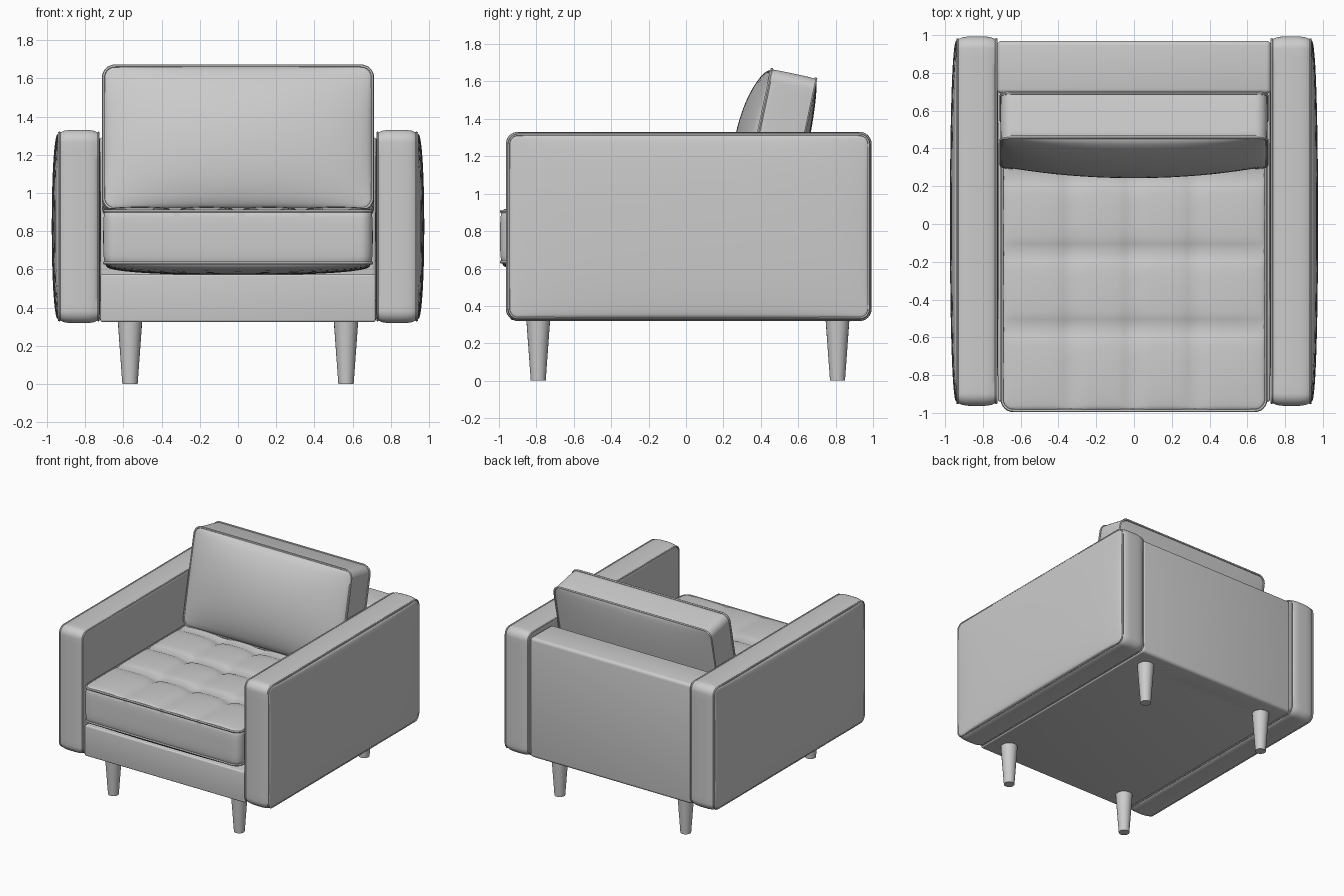
import bpy, bmesh
from math import sin, cos, pi, radians, exp, hypot
from mathutils import Vector, Matrix

if "Cube" in bpy.data.objects:
    bpy.data.objects.remove(bpy.data.objects["Cube"])

fabric = bpy.data.materials.new("grey upholstery")
fabric.use_nodes = True
GREY = (0.6, 0.6, 0.6, 1)
fabric.diffuse_color = GREY
fabric.node_tree.nodes["Principled BSDF"].inputs["Base Color"].default_value = GREY


def finish(bm, name, angle=40):
    bmesh.ops.recalc_face_normals(bm, faces=bm.faces)
    mesh = bpy.data.meshes.new(name)
    bm.to_mesh(mesh)
    bm.free()
    mesh.materials.append(fabric)
    ob = bpy.data.objects.new(name, mesh)
    bpy.context.collection.objects.link(ob)
    bpy.ops.object.select_all(action='DESELECT')
    ob.select_set(True)
    bpy.context.view_layer.objects.active = ob
    bpy.ops.object.shade_smooth_by_angle(angle=radians(angle))
    return ob


def spacing(half, r, seams, step=0.045):
    """Grid positions across a panel, denser at the corners and on the seams."""
    marks = [-half, r - half, *seams, half - r, half]
    out = [-half]
    for i, (a, b) in enumerate(zip(marks, marks[1:])):
        n = 5 if i in (0, len(marks) - 2) else max(2, round((b - a) / step))
        out += [a + (b - a) * k / n for k in range(1, n + 1)]
    return out


def pillow(half_size, power):
    w, h = half_size
    return lambda x, y: max(0, (1 - (x / w) ** 2) * (1 - (y / h) ** 2)) ** power


def cushion(name, half_size, r, depth, matrix, front, back, bulge, cord, seams=((), ())):
    """Rounded slab with domed caps, a swollen border and cord on both rims."""
    w, h = half_size
    bm = bmesh.new()
    xs, ys = spacing(w, r, seams[0]), spacing(h, r, seams[1])
    nx, ny = len(xs) - 1, len(ys) - 1

    def rounded(x, y):
        cx, cy = max(r - w, min(w - r, x)), max(r - h, min(h - r, y))
        dx, dy = x - cx, y - cy
        if dx and dy:
            k = max(abs(dx), abs(dy)) / hypot(dx, dy)
            dx, dy = dx * k, dy * k
        return Vector((cx + dx, cy + dy, 0)), Vector((dx, dy, 0))

    # Domed caps
    caps = []
    for side, dome in ((1, front), (-1, back)):
        grid = {}
        for i, x in enumerate(xs):
            for j, y in enumerate(ys):
                p, _ = rounded(x, y)
                edge = i in (0, nx) or j in (0, ny)
                p.z = side * (depth / 2 + (0 if edge else dome(p.x, p.y)))
                grid[i, j] = bm.verts.new(p)
        for i in range(nx):
            for j in range(ny):
                bm.faces.new([grid[i, j], grid[i + 1, j], grid[i + 1, j + 1], grid[i, j + 1]])
        caps.append(grid)

    # Border between the rims
    loop = ([(i, 0) for i in range(nx)] + [(nx, j) for j in range(ny)]
            + [(i, ny) for i in range(nx, 0, -1)] + [(0, j) for j in range(ny, 0, -1)])
    edge = [rounded(xs[i], ys[j]) for i, j in loop]
    edge = [(p, n.normalized()) for p, n in edge]
    rings = [[caps[0][k] for k in loop]]
    for s in range(1, 8):
        t = 1 - s / 4
        rings.append([bm.verts.new(p + n * bulge * (1 - t ** 4) + Vector((0, 0, t * depth / 2)))
                      for p, n in edge])
    rings.append([caps[1][k] for k in loop])
    count = len(loop)
    for a, b in zip(rings, rings[1:]):
        for k in range(count):
            m = (k + 1) % count
            bm.faces.new([a[k], a[m], b[m], b[k]])

    # Cord sewn along each rim
    for side in (1, -1):
        tubes = []
        for p, n in edge:
            mid = p + Vector((0, 0, side * depth / 2))
            tubes.append([bm.verts.new(mid + cord * (n * cos(a * pi / 3) + Vector((0, 0, sin(a * pi / 3)))))
                          for a in range(6)])
        for k in range(count):
            a, b = tubes[k], tubes[(k + 1) % count]
            for q in range(6):
                bm.faces.new([a[q], a[(q + 1) % 6], b[(q + 1) % 6], b[q]])
    bm.transform(matrix)
    return finish(bm, name, 50)


def frame(x_axis, y_axis, z_axis, centre):
    m = Matrix((x_axis, y_axis, z_axis)).transposed().to_4x4()
    m.translation = centre
    return m


def block(name, low, high, bevel):
    bm = bmesh.new()
    bmesh.ops.create_cube(bm, size=1)
    low, high = Vector(low), Vector(high)
    for v in bm.verts:
        v.co = (low + high) / 2 + v.co * (high - low)
    bmesh.ops.bevel(bm, geom=bm.edges[:], offset=bevel, segments=4, profile=0.5, affect='EDGES')
    return finish(bm, name)


# Base frame and backrest
block("base_frame", (-0.72, -0.94, 0.325), (0.72, 0.95, 0.575), 0.012)
block("backrest", (-0.725, 0.69, 0.325), (0.725, 0.97, 1.295), 0.025)

# Arms
arm_size = (0.962, 0.49)
outer, inner = pillow(arm_size, 0.35), pillow(arm_size, 0.3)
for name, s in (("left_arm", 1), ("right_arm", -1)):
    cushion(name, arm_size, 0.05, 0.205,
            frame((0, s, 0), (0, 0, 1), (s, 0, 0), (s * 0.832, 0.015, 0.825)),
            lambda x, y: 0.04 * outer(x, y), lambda x, y: 0.012 * inner(x, y), 0.016, 0.007)

# Tufted seat cushion
seat_size = (0.698, 0.835)
seat_y = -0.152
tuft_x = (-0.33, 0, 0.33)
tuft_y = tuple(y - seat_y for y in (-0.55, -0.15, 0.25))


def puff(value, seams, half):
    marks = [-half, *seams, half]
    for a, b in zip(marks, marks[1:]):
        if a <= value <= b:
            return max(0, 1 - ((2 * value - a - b) / (b - a)) ** 2)
    return 0


def tufted(x, y):
    z = 0.024 * (puff(x, tuft_x, seat_size[0]) * puff(y, tuft_y, seat_size[1])) ** 0.35
    return z - sum(0.022 * exp(-((x - a) ** 2 + (y - b) ** 2) / 0.0025) for a in tuft_x for b in tuft_y)


under = pillow(seat_size, 0.3)
cushion("seat_cushion", seat_size, 0.06, 0.27,
        frame((1, 0, 0), (0, 1, 0), (0, 0, 1), (0, seat_y, 0.77)),
        tufted, lambda x, y: 0.065 * under(x, y), 0.007, 0.009, (tuft_x, tuft_y))

# Leaning back cushion
back_size = (0.703, 0.382)
tilt = radians(12)
belly = pillow(back_size, 0.6)
cushion("back_cushion", back_size, 0.06, 0.24,
        frame((1, 0, 0), (0, sin(tilt), cos(tilt)), (0, -cos(tilt), sin(tilt)), (0, 0.497, 1.265)),
        lambda x, y: 0.118 * belly(x, y), lambda x, y: 0.035 * belly(x, y), 0.003, 0.009)

# Tapered legs
for side, x in (("left", 0.565), ("right", -0.565)):
    for end, y in (("front", -0.79), ("back", 0.81)):
        bm = bmesh.new()
        bmesh.ops.create_cone(bm, cap_ends=True, segments=24, radius1=0.04, radius2=0.064, depth=0.33,
                              matrix=Matrix.Translation((x, y, 0.165)))
        finish(bm, f"{end}_{side}_leg")
